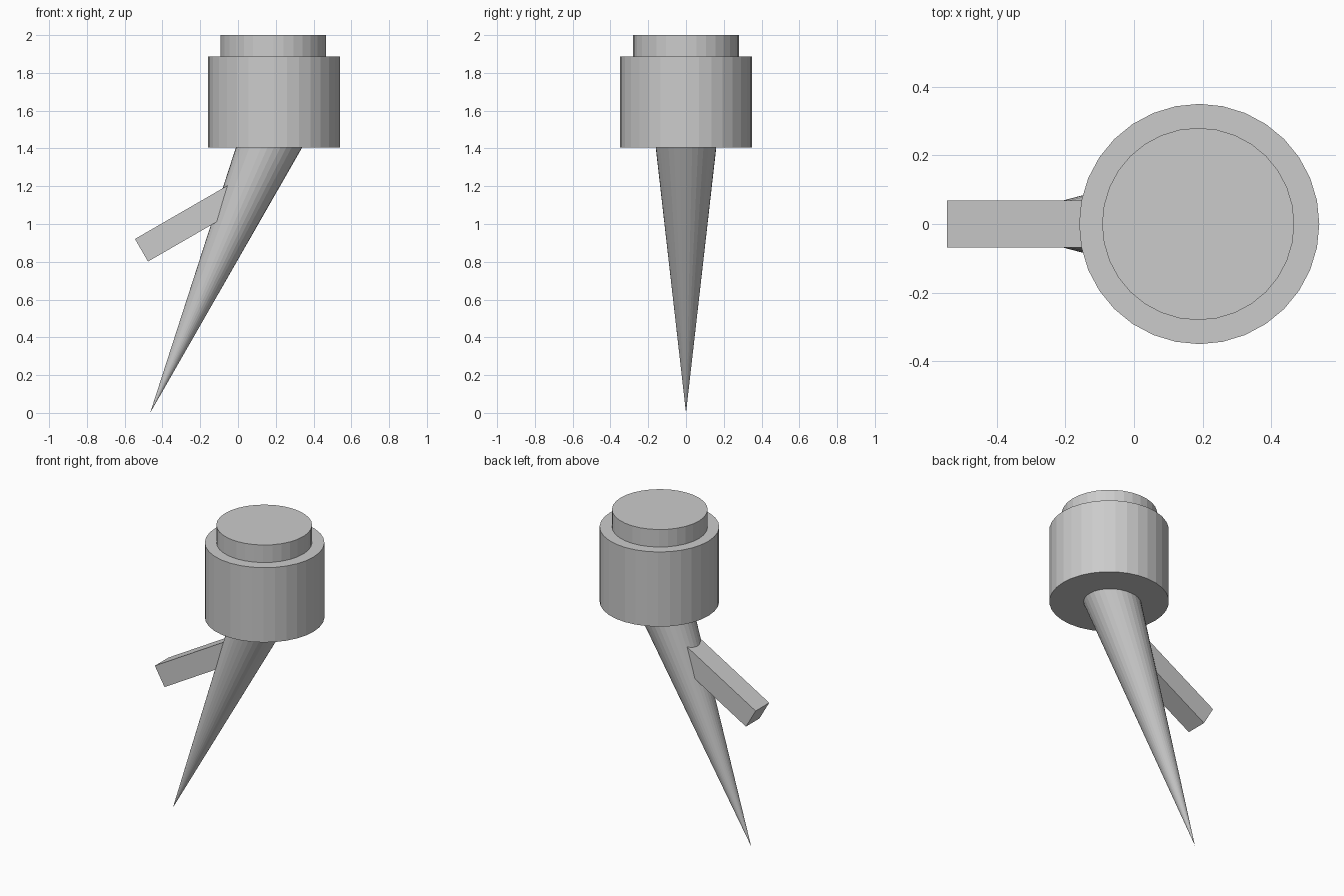
import bpy
from math import radians
from mathutils import Vector

if "Cube" in bpy.data.objects:
    bpy.data.objects.remove(bpy.data.objects["Cube"])


def name_last(name):
    obj = bpy.context.object
    obj.name = name
    obj.data.name = name
    return obj


def cylinder(name, radius, z0, z1, x=0.19):
    bpy.ops.mesh.primitive_cylinder_add(
        vertices=32, radius=radius, depth=z1 - z0, location=(x, 0, (z0 + z1) / 2))
    return name_last(name)


# Head: wide drum with a narrower cap on top
cylinder("drum", 0.35, 1.405, 1.887)
cylinder("top_cap", 0.28, 1.88, 2.0, x=0.187)

# Leaning spike, its base buried in the drum
tip, base = Vector((-0.465, 0, 0)), Vector((0.19, 0, 1.482))
axis = base - tip
bpy.ops.mesh.primitive_cone_add(
    vertices=32, radius1=0, radius2=0.169, depth=axis.length,
    location=(tip + base) / 2, rotation=axis.to_track_quat('Z', 'Y').to_euler())
spike = name_last("spike")
spike.rotation_euler = (0, radians(23.85), 0)

# Square side peg, sloping up into the spike
peg_length = 0.63
outer_end = Vector((-0.511, 0, 0.861))
direction = Vector((0.866, 0, 0.5))
bpy.ops.mesh.primitive_cube_add(
    size=1, location=outer_end + direction * peg_length / 2, rotation=(0, radians(-30), 0))
peg = name_last("side_peg")
peg.scale = (peg_length, 0.138, 0.138)
